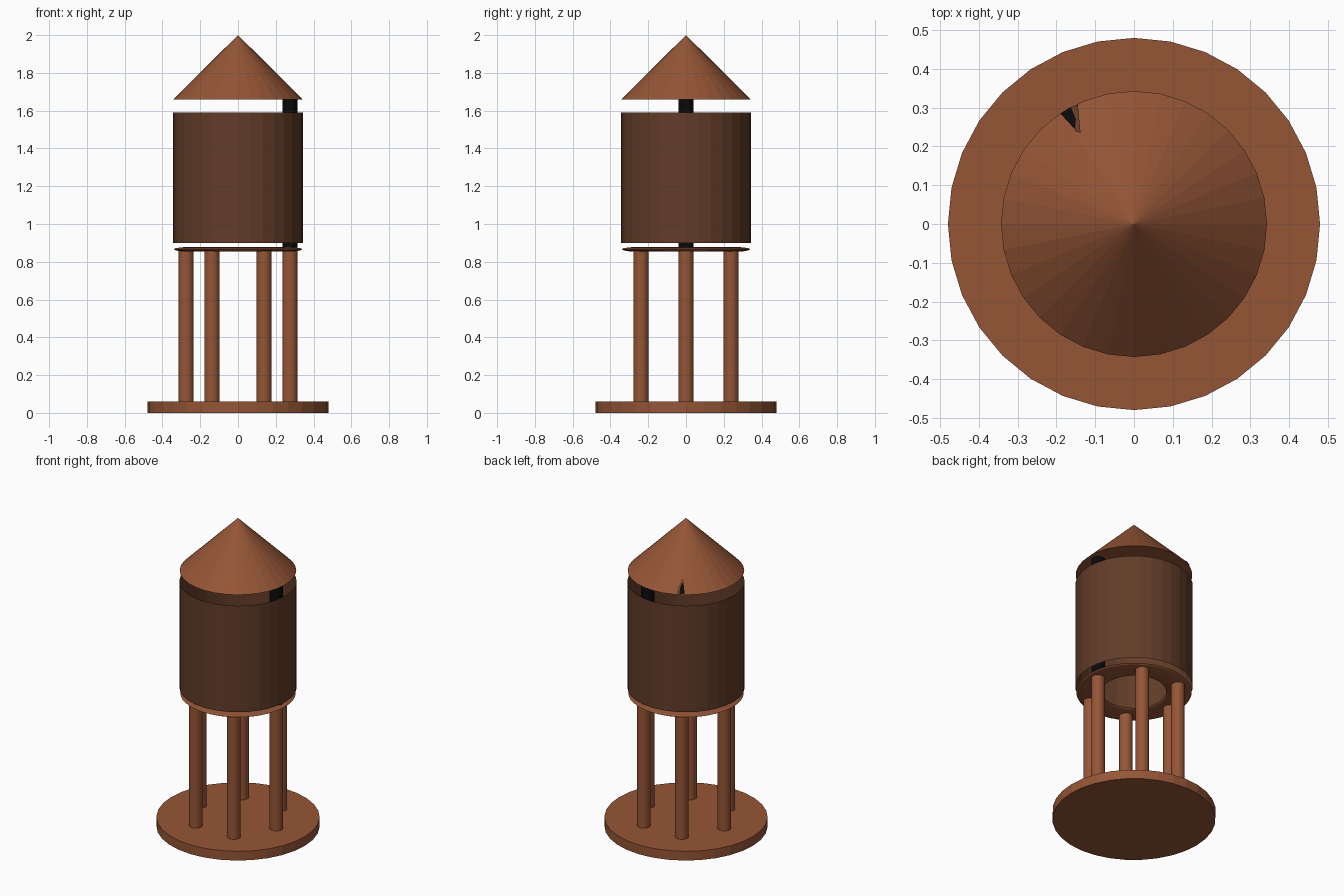
import bpy, bmesh, math
from mathutils import Vector

if "Cube" in bpy.data.objects:
    bpy.data.objects.remove(bpy.data.objects["Cube"])


def material(name, rgb):
    m = bpy.data.materials.new(name)
    m.use_nodes = True
    color = (*rgb, 1.0)
    m.diffuse_color = color
    m.node_tree.nodes["Principled BSDF"].inputs["Base Color"].default_value = color
    return m


WOOD = material("warm brown wood", (0.30, 0.092, 0.037))
DARK = material("dark brown wood", (0.122, 0.045, 0.021))
BLACK = material("black pipe", (0.003, 0.003, 0.003))


def round_part(name, mat, bottom, top, r1, r2, x=0, y=0, sides=32, fill="NGON"):
    """Vertical cylinder or cone between two heights."""
    bpy.ops.mesh.primitive_cone_add(
        vertices=sides, radius1=r1, radius2=r2, depth=top - bottom,
        end_fill_type=fill, location=(x, y, (bottom + top) / 2))
    obj = bpy.context.object
    obj.name = name
    obj.data.materials.append(mat)
    return obj


# Round base slab
round_part("base", WOOD, 0, 0.06, 0.48, 0.48)

# Six legs in a hexagon
LEG_CIRCLE, LEG_RADIUS = 0.275, 0.04
for i in range(6):
    a = math.radians(60 * i)
    round_part(f"leg_{i + 1}", WOOD, 0.06, 0.866, LEG_RADIUS, LEG_RADIUS,
               LEG_CIRCLE * math.cos(a), LEG_CIRCLE * math.sin(a))

# Flattened support ring on the legs
bpy.ops.mesh.primitive_torus_add(
    major_radius=0.265, minor_radius=0.075, major_segments=48,
    minor_segments=12, location=(0, 0, 0.866))
ring = bpy.context.object
ring.name = "support_ring"
ring.scale.z = 0.16
ring.data.materials.append(WOOD)

# Open-ended tank wall
round_part("tank", DARK, 0.9, 1.59, 0.345, 0.345, fill="NOTHING")

# Pipe running through the tank from ring to roof
round_part("pipe", BLACK, 0.866, 1.67, LEG_RADIUS, LEG_RADIUS, LEG_CIRCLE)

# Conical roof
ROOF_RADIUS, ROOF_BOTTOM, ROOF_TOP = 0.343, 1.66, 2.0
round_part("roof", WOOD, ROOF_BOTTOM, ROOF_TOP, ROOF_RADIUS, 0)


def roof_patch(name, mat, outline):
    """Thin plate lying just above the roof slope."""
    bm = bmesh.new()
    verts = []
    for x, y in outline:
        slope = 1 - math.hypot(x, y) / ROOF_RADIUS
        z = ROOF_BOTTOM + (ROOF_TOP - ROOF_BOTTOM) * slope + 0.006
        verts.append(bm.verts.new(Vector((x, y, z))))
    bm.faces.new(verts)
    bmesh.ops.recalc_face_normals(bm, faces=bm.faces)
    for f in bm.faces:
        if f.normal.z < 0:
            f.normal_flip()
    mesh = bpy.data.meshes.new(name)
    bm.to_mesh(mesh)
    bm.free()
    mesh.materials.append(mat)
    bpy.context.collection.objects.link(bpy.data.objects.new(name, mesh))


# Small notch near the roof edge
roof_patch("roof_notch", BLACK, [(-0.19, 0.285), (-0.153, 0.245), (-0.15, 0.27), (-0.163, 0.302)])
roof_patch("roof_notch_side", DARK, [(-0.153, 0.24), (-0.138, 0.235), (-0.145, 0.308), (-0.163, 0.302), (-0.15, 0.27)])
